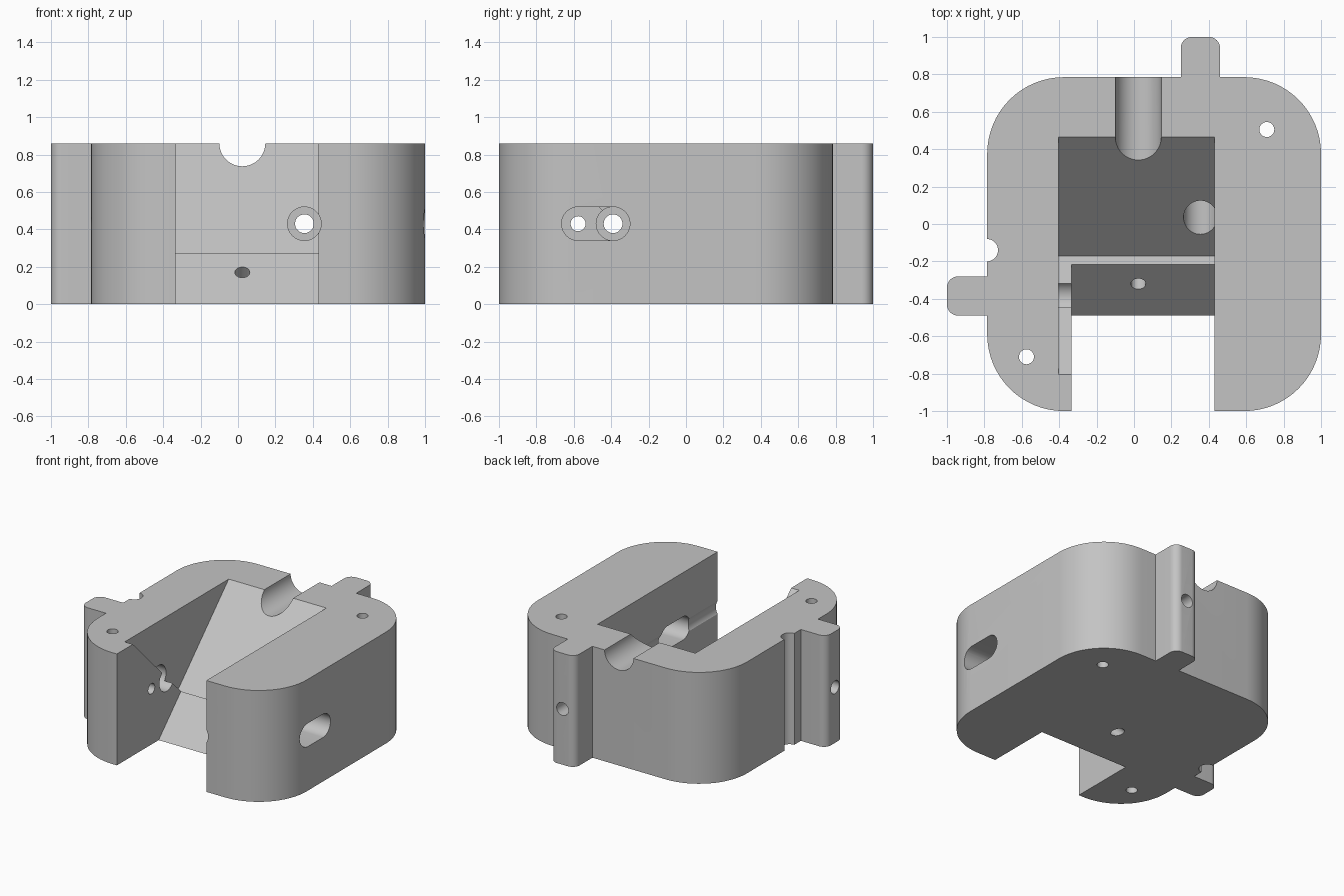
import bpy, bmesh, math
from mathutils import Vector, Matrix

cube = bpy.data.objects.get("Cube")
if cube:
    bpy.data.objects.remove(cube, do_unlink=True)

HEIGHT = 0.86
BORE_Z = 0.43
grey = bpy.data.materials.new("light grey")
grey.use_nodes = True
colour = (0.55, 0.55, 0.55, 1)
grey.diffuse_color = colour
grey.node_tree.nodes["Principled BSDF"].inputs["Base Color"].default_value = colour


def prism(name, points, axis, lo, hi):
    """Extrude a 2D outline along an axis from lo to hi."""
    place = {"x": lambda u, v, t: (t, u, v),
             "y": lambda u, v, t: (u, t, v),
             "z": lambda u, v, t: (u, v, t)}[axis]
    bm = bmesh.new()
    low = [bm.verts.new(place(u, v, lo)) for u, v in points]
    high = [bm.verts.new(place(u, v, hi)) for u, v in points]
    bm.faces.new(low)
    bm.faces.new(high)
    n = len(points)
    for i in range(n):
        j = (i + 1) % n
        bm.faces.new((low[i], low[j], high[j], high[i]))
    bmesh.ops.recalc_face_normals(bm, faces=bm.faces)
    mesh = bpy.data.meshes.new(name)
    bm.to_mesh(mesh)
    bm.free()
    mesh.materials.append(grey)
    obj = bpy.data.objects.new(name, mesh)
    bpy.context.collection.objects.link(obj)
    return obj


def arc(u, v, r, start=0, sweep=360, steps=48):
    count = steps if sweep == 360 else steps + 1
    angles = [math.radians(start + sweep * i / steps) for i in range(count)]
    return [(u + r * math.cos(a), v + r * math.sin(a)) for a in angles]


def filleted(corners, steps=16):
    """Outline with a radius on each square corner (x, y, r)."""
    out = []
    for i, (x, y, r) in enumerate(corners):
        p = Vector((x, y))
        if r == 0:
            out.append((x, y))
            continue
        a = (Vector(corners[i - 1][:2]) - p).normalized()
        b = (Vector(corners[(i + 1) % len(corners)][:2]) - p).normalized()
        centre = p + (a + b) * r
        for k in range(steps + 1):
            t = math.pi / 2 * k / steps
            q = centre - b * r * math.cos(t) - a * r * math.sin(t)
            out.append((q.x, q.y))
    return out


# Rounded block with two outward tabs
R, T = 0.41, 0.06
body = prism("block_body", filleted([
    (-0.785, -1, R), (1, -1, R), (1, 0.785, R),
    (0.46, 0.785, 0), (0.46, 1, T), (0.25, 1, T), (0.25, 0.785, 0),
    (-0.785, 0.785, R),
    (-0.785, -0.28, 0), (-1, -0.28, T), (-1, -0.49, T), (-0.785, -0.49, 0),
]), "z", 0, HEIGHT)

cutters = [
    # Front slot with its lower ramp
    prism("front_slot", [(-1.2, -0.1), (-0.59, -0.1), (-0.22, 0.27),
                         (0.47, 0.96), (-1.2, 0.96)], "x", -0.335, 0.43),
    # Wide V-shaped pocket with 45 degree sides
    prism("v_pocket", [(-0.17, 0.225), (0.63, 1.025), (-0.97, 1.025)],
          "x", -0.405, 0.43),
    # Half-round channel in the back rim
    prism("rim_channel", arc(0.023, HEIGHT, 0.123), "y", 0.3, 0.9),
    # Half-round notch beside the left tab
    prism("side_notch", arc(-0.787, -0.14, 0.06), "z", -0.1, 1),
    # Bolt bore and counterbore through the back tab
    prism("back_counterbore", arc(0.355, BORE_Z, 0.09), "y", -1.1, 0.5),
    prism("back_bore", arc(0.355, BORE_Z, 0.05), "y", 0.3, 1.1),
    # Bolt bore and counterbore through the side tab
    prism("side_counterbore", arc(-0.39, BORE_Z, 0.09), "x", -0.5, 0),
    prism("side_bore", arc(-0.39, BORE_Z, 0.05), "x", -1.1, -0.1),
    prism("small_side_bore", arc(-0.577, BORE_Z, 0.04), "x", -1.1, 0),
    # Oblong access opening in the opposite wall
    prism("access_opening", arc(-0.39, BORE_Z, 0.09, -90, 180, 24)
          + arc(-0.575, BORE_Z, 0.09, 90, 180, 24), "x", 0.4, 1.1),
]

# Vertical pin holes
for x, y in ((0.71, 0.505), (-0.575, -0.71)):
    cutters.append(prism("pin_hole", arc(x, y, 0.04), "z", -0.1, 1))

# Drain hole square to the lower ramp
drain = prism("ramp_hole", arc(0, 0, 0.04), "z", -0.5, 0.2)
drain.data.transform(Matrix.Translation((0.023, -0.32, 0.17))
                     @ Matrix.Rotation(math.radians(45), 4, "X"))
cutters.append(drain)

bpy.ops.object.select_all(action="DESELECT")
body.select_set(True)
bpy.context.view_layer.objects.active = body
for cutter in cutters:
    cutter.hide_render = True
    mod = body.modifiers.new(cutter.name, "BOOLEAN")
    mod.operation = "DIFFERENCE"
    mod.solver = "EXACT"
    mod.object = cutter
    bpy.ops.object.modifier_apply(modifier=mod.name)
    bpy.data.objects.remove(cutter, do_unlink=True)

bpy.ops.object.shade_smooth_by_angle(angle=math.radians(30))
